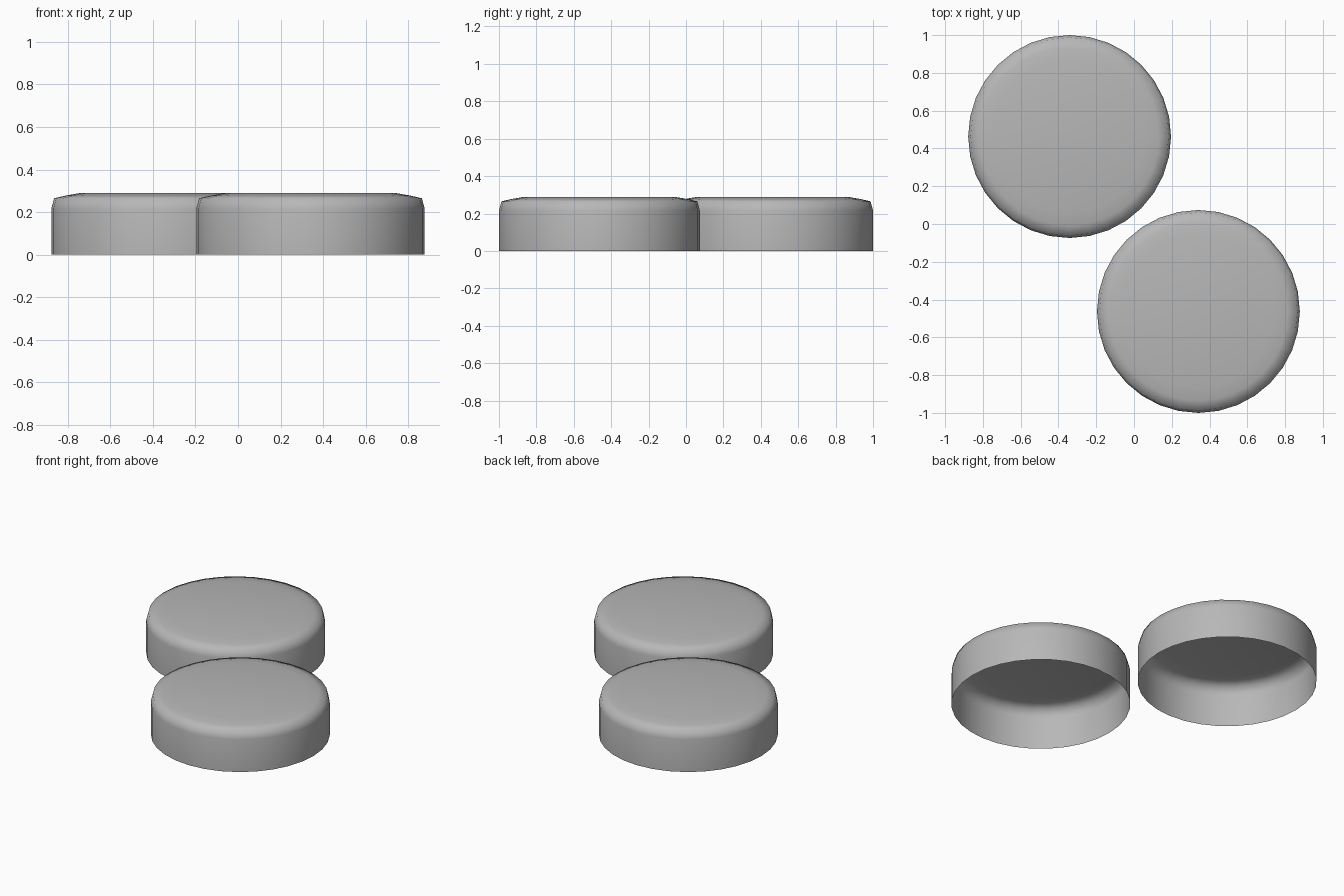
import bpy, bmesh, math

if "Cube" in bpy.data.objects:
    bpy.data.objects.remove(bpy.data.objects["Cube"])

SIDES = 32
# Half profile of the open-bottomed cap: (radius, height)
PROFILE = [(0.537, 0.0), (0.537, 0.215), (0.524, 0.265), (0.472, 0.277), (0.405, 0.289)]

# Mid grey surface
grey = bpy.data.materials.new("mid_grey")
grey.diffuse_color = (0.475, 0.475, 0.475, 1)
grey.use_nodes = True
grey.node_tree.nodes["Principled BSDF"].inputs["Base Color"].default_value = grey.diffuse_color


def round_cap(name, x, y):
    bm = bmesh.new()
    rings = []
    for r, z in PROFILE:
        rings.append([bm.verts.new((r * math.cos(math.tau * i / SIDES),
                                    r * math.sin(math.tau * i / SIDES), z))
                      for i in range(SIDES)])
    # Side wall and rounded shoulder
    for low, high in zip(rings, rings[1:]):
        for i in range(SIDES):
            j = (i + 1) % SIDES
            bm.faces.new((low[i], low[j], high[j], high[i]))
    # Flat top
    bm.faces.new(rings[-1])
    for f in bm.faces:
        f.smooth = True
    mesh = bpy.data.meshes.new(name)
    bm.to_mesh(mesh)
    bm.free()
    mesh.materials.append(grey)
    obj = bpy.data.objects.new(name, mesh)
    obj.location = (x, y, 0)
    bpy.context.collection.objects.link(obj)
    return obj


# Two matching caps placed diagonally
round_cap("back_left_cap", -0.341, 0.463)
round_cap("front_right_cap", 0.341, -0.463)
